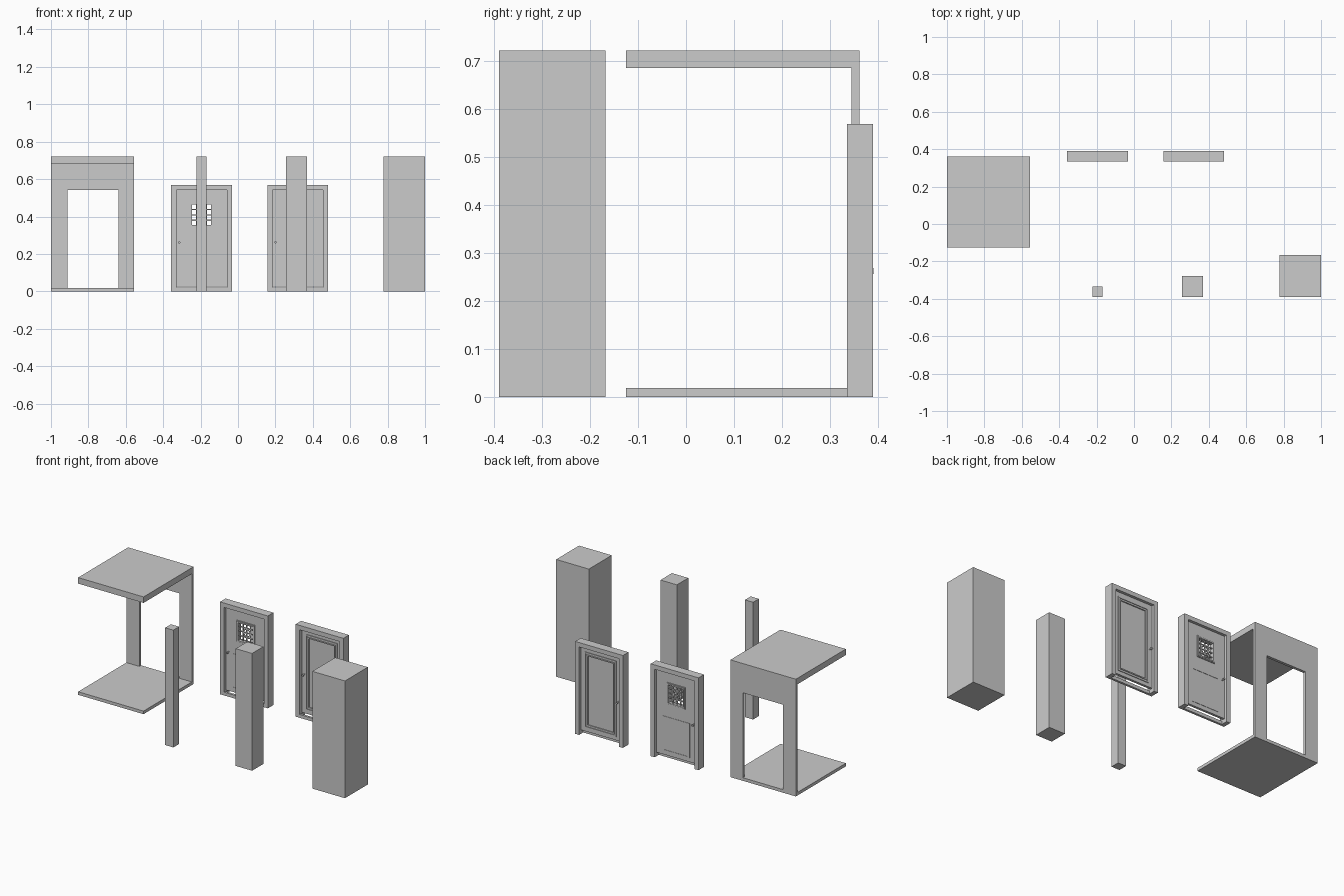
import bpy, bmesh, math

if "Cube" in bpy.data.objects:
    bpy.data.objects.remove(bpy.data.objects["Cube"])


def finish(name, bm):
    bmesh.ops.recalc_face_normals(bm, faces=bm.faces)
    me = bpy.data.meshes.new(name)
    bm.to_mesh(me)
    bm.free()
    ob = bpy.data.objects.new(name, me)
    bpy.context.collection.objects.link(ob)
    return ob


def prism(name, pts, y0, y1):
    """Extrude an XZ outline from y0 to y1."""
    bm = bmesh.new()
    face = bm.faces.new([bm.verts.new((x, y0, z)) for x, z in pts])
    ext = bmesh.ops.extrude_face_region(bm, geom=[face])
    verts = [g for g in ext["geom"] if isinstance(g, bmesh.types.BMVert)]
    bmesh.ops.translate(bm, verts=verts, vec=(0, y1 - y0, 0))
    return finish(name, bm)


def rect(x0, x1, z0, z1):
    return [(x0, z0), (x1, z0), (x1, z1), (x0, z1)]


def box(name, x0, x1, y0, y1, z0, z1):
    return prism(name, rect(x0, x1, z0, z1), y0, y1)


def plate(name, outer, inner, y0, y1):
    """Rectangular plate with a rectangular hole."""
    bm = bmesh.new()
    loops = [[bm.verts.new((x, y, z)) for x, z in rect(*r)]
             for r, y in ((outer, y0), (inner, y0), (inner, y1), (outer, y1))]
    for k in range(4):
        a, b = loops[k], loops[(k + 1) % 4]
        for i in range(4):
            j = (i + 1) % 4
            bm.faces.new((a[i], a[j], b[j], b[i]))
    return finish(name, bm)


def inset(r, d):
    return (r[0] + d, r[1] - d, r[2] + d, r[3] - d)


def arch(name, x0, x1, a, b, z0, z1, top, y0, y1):
    """Upside-down U: outer x0..x1, opening a..b up to top."""
    prism(name, [(x0, z0), (a, z0), (a, top), (b, top), (b, z0),
                 (x1, z0), (x1, z1), (x0, z1)], y0, y1)


def rod(name, x, y, z, r, depth):
    bpy.ops.mesh.primitive_cylinder_add(vertices=16, radius=r, depth=depth,
                                        location=(x, y, z), rotation=(math.pi / 2, 0, 0))
    bpy.context.object.name = name
    bpy.ops.object.shade_smooth_by_angle()


H = 0.721

# Room module: floor, ceiling and rear wall with a doorway
box("floor", -1, -0.555, -0.125, 0.361, 0, 0.019)
box("ceiling", -1, -0.555, -0.125, 0.361, 0.684, H)
arch("rear_wall", -1, -0.555, -0.912, -0.64, 0.019, 0.684, 0.541, 0.344, 0.361)

# Square columns, each twice as wide as the last
for name, x, w in (("thin_column", -0.223, 0.0555), ("medium_column", 0.257, 0.111),
                   ("wide_column", 0.778, 0.222)):
    box(name, x, x + w, -0.389, -0.389 + w, 0, H)

# Door slab planes
D0, D1 = 0.357, 0.372


def door_frame(name, x0):
    x1 = x0 + 0.325
    a, b = x0 + 0.027, x1 - 0.027
    arch(name + "_frame", x0, x1, a, b, 0, 0.568, 0.541, 0.335, 0.389)
    box(name + "_threshold", a, b, 0.335, 0.349, 0, 0.02)
    # knob on both faces with round backing plates
    kx = a + 0.016
    rod(name + "_knob_spindle", kx, (D0 + D1) / 2, 0.262, 0.003, 0.034)
    for side, y, s in (("front", D0, -1), ("back", D1, 1)):
        rod(f"{name}_knob_{side}", kx, y + s * 0.014, 0.262, 0.006, 0.008)
        rod(f"{name}_knob_plate_{side}", kx, y + s * 0.001, 0.262, 0.007, 0.003)
    return (a, b, 0.025, 0.541)


def moulding(name, r, width, height):
    for side, y0, y1 in (("front", D0 - height, D0), ("back", D1, D1 + height)):
        plate(f"{name}_{side}", r, inset(r, width), y0, y1)


# Entry door with grilled window and lower panel
slab = door_frame("entry_door", -0.357)
win = (-0.257, -0.133, 0.342, 0.475)
hole = inset(win, 0.010)
plate("entry_door_slab", slab, hole, D0, D1)
moulding("window_moulding", win, 0.010, 0.005)
moulding("window_bead", inset(win, 0.004), 0.008, 0.008)
moulding("lower_panel_moulding", (-0.286, -0.102, 0.05, 0.262), 0.006, 0.002)

# Window grille: crossed bars with a centre ring
ym = (D0 + D1) / 2
for i in range(1, 4):
    x = hole[0] + (hole[1] - hole[0]) * i / 4
    z = hole[2] + (hole[3] - hole[2]) * i / 4
    box(f"grille_upright_{i}", x - 0.003, x + 0.003, ym - 0.003, ym + 0.003, hole[2], hole[3])
    box(f"grille_crossbar_{i}", hole[0], hole[1], ym - 0.003, ym + 0.003, z - 0.003, z + 0.003)
bpy.ops.mesh.primitive_torus_add(major_radius=0.022, minor_radius=0.003, major_segments=24,
                                 minor_segments=8, rotation=(math.pi / 2, 0, 0),
                                 location=((hole[0] + hole[1]) / 2, ym, (hole[2] + hole[3]) / 2))
bpy.context.object.name = "grille_ring"
bpy.ops.object.shade_smooth_by_angle()

# Panelled door with one tall recessed panel and stepped mouldings
slab = door_frame("panel_door", 0.157)
tall = (0.212, 0.427, 0.048, 0.513)
core = inset(tall, 0.02)
plate("panel_door_slab", slab, core, D0, D1)
box("tall_panel", core[0], core[1], D0 + 0.004, D1 - 0.004, core[2], core[3])
moulding("outer_moulding", tall, 0.008, 0.004)
moulding("inner_moulding", inset(tall, 0.014), 0.007, 0.004)
